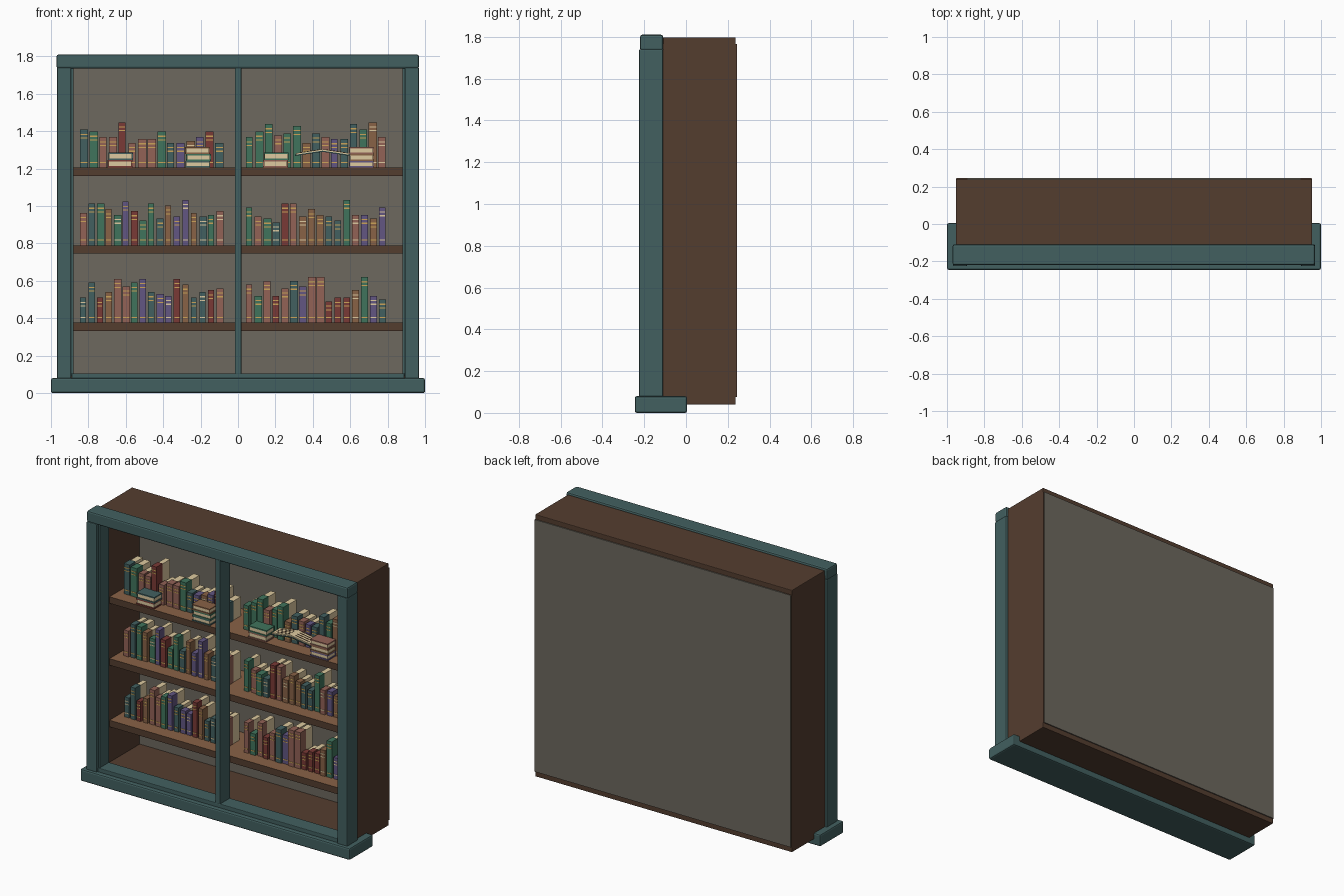
import bpy, bmesh, random
from mathutils import Matrix, Vector

if "Cube" in bpy.data.objects:
    bpy.data.objects.remove(bpy.data.objects["Cube"])
random.seed(4)


def linear(c):
    c /= 255
    return c / 12.92 if c <= 0.04045 else ((c + 0.055) / 1.055) ** 2.4


def material(name, r, g, b):
    mat = bpy.data.materials.new(name)
    mat.use_nodes = True
    colour = (linear(r), linear(g), linear(b), 1)
    mat.diffuse_color = colour
    mat.node_tree.nodes["Principled BSDF"].inputs["Base Color"].default_value = colour
    return mat


MATS = {
    "teal": material("painted teal", 66, 96, 96),
    "brown": material("dark wood", 84, 61, 47),
    "tan": material("light wood", 136, 98, 70),
    "taupe": material("taupe back", 109, 104, 94),
    "green": material("green cloth", 64, 116, 92),
    "red": material("red cloth", 122, 58, 54),
    "purple": material("purple cloth", 98, 86, 130),
    "rose": material("rose cloth", 146, 98, 86),
    "gold": material("gold band", 204, 164, 88),
    "cream": material("cream paper", 222, 202, 160),
}


class Part:
    """Collects boxes of several colours into one object."""

    def __init__(self, name):
        self.name, self.bm, self.slots = name, bmesh.new(), []

    def slot(self, colour):
        if colour not in self.slots:
            self.slots.append(colour)
        return self.slots.index(colour)

    def box(self, colour, x, y, z, top=None):
        lo, hi = Vector((x[0], y[0], z[0])), Vector((x[1], y[1], z[1]))
        size = Matrix.Diagonal((*(hi - lo), 1))
        made = bmesh.ops.create_cube(self.bm, size=1, matrix=Matrix.Translation((lo + hi) / 2) @ size)
        for face in {f for v in made["verts"] for f in v.link_faces}:
            face.normal_update()
            face.material_index = self.slot(top if top and face.normal.z > 0.5 else colour)
        return made["verts"]

    def finish(self, bevel=0):
        mesh = bpy.data.meshes.new(self.name)
        self.bm.to_mesh(mesh)
        self.bm.free()
        for colour in self.slots:
            mesh.materials.append(MATS[colour])
        obj = bpy.data.objects.new(self.name, mesh)
        bpy.context.collection.objects.link(obj)
        if bevel:
            mod = obj.modifiers.new("soft edges", "BEVEL")
            mod.width, mod.segments = bevel, 2
        return obj


def single(name, colour, x, y, z, bevel=0, top=None):
    part = Part(name)
    part.box(colour, x, y, z, top)
    return part.finish(bevel)


# Painted front frame
single("plinth", "teal", (-1, 1), (-.245, .005), (0, .08), .01)
single("top_rail", "teal", (-.97, .967), (-.22, -.11), (1.735, 1.81), .01)
single("bottom_rail", "teal", (-.89, .89), (-.215, -.11), (.075, .106), .004)
single("centre_mullion", "teal", (-.017, .018), (-.215, -.11), (.1, 1.74), .004)
for side, s in (("left", 1), ("right", -1)):
    single(side + "_stile", "teal", sorted((s * .892, s * .968)), (-.225, -.11), (.075, 1.74), .006)
    single(side + "_bead", "teal", sorted((s * .879, s * .893)), (-.205, -.11), (.09, 1.745), .003)
    single(side + "_side_panel", "brown", sorted((s * .89, s * .953)), (-.11, .243), (.075, 1.765))

# Carcass
single("top_panel", "brown", (-.953, .953), (-.11, .238), (1.745, 1.797), .004)
single("bottom_panel", "brown", (-.953, .953), (-.11, .238), (.04, .095), .004)
single("back_panel", "taupe", (-.948, .948), (.23, .245), (.075, 1.765))

# Shelves with a lighter upper face
SHELVES = {"lower": .377, "middle": .79, "upper": 1.205}
for level, z in SHELVES.items():
    single(level + "_shelf", "brown", (-.89, .89), (-.09, .23), (z - .044, z), top="tan")

# Upright books: initials give the cloth colours, heights are in centimetres
CLOTH = {c[0]: c for c in ("green", "red", "purple", "rose", "tan")}
CLOTH.update(r="red", o="rose", t="teal", n="tan")
ROWS = [
    ("upper", "right", "tgoorooogtpnprt",
     (20, 19, 16, 16, 24, 13, 15, 15, 19, 13, 13, 14, 16, 19, 13)),
    ("upper", "left", "gggoggntopttgno",
     (16, 19, 23, 17, 18, 22, 13, 18, 16, 15, 15, 23, 20, 24, 16)),
    ("middle", "right", "otgngprggtnppntgo",
     (17, 22, 22, 19, 16, 23, 18, 13, 22, 14, 21, 15, 24, 17, 15, 16, 18)),
    ("middle", "left", "gogtronnnttgopnp",
     (20, 15, 14, 12, 22, 22, 15, 19, 16, 15, 13, 24, 16, 16, 14, 20)),
    ("lower", "right", "ttrnoogptpprnttro",
     (13, 21, 13, 16, 23, 19, 21, 23, 16, 15, 14, 23, 20, 13, 16, 17, 18)),
    ("lower", "left", "ogorotpoorrrngpt",
     (20, 14, 22, 14, 18, 22, 19, 24, 24, 11, 13, 13, 17, 24, 14, 12)),
]


def upright_book(part, colour, x, z, width, height):
    front, back = random.uniform(-.005, .01), random.uniform(.13, .15)
    part.box(colour, (x, x + width), (front, .06), (z, z + height))
    part.box("cream", (x + .002, x + width - .002), (.06, back), (z, z + height - .004))
    band = random.choice(("gold", "gold", "gold", "cream"))
    for level in (.025, height - .028, height - .048):
        part.box(band, (x + .003, x + width - .003), (front - .002, front + .002),
                 (z + level, z + level + .006))


for level, side, initials, heights in ROWS:
    part = Part(f"{level}_{side}_books")
    start, end = (-.845, -.07) if side == "right" else (.042, .8)
    pitch = (end - start) / len(heights)
    for i, (letter, height) in enumerate(zip(initials, heights)):
        width = pitch - random.uniform(.005, .015)
        upright_book(part, CLOTH[letter], start + i * pitch, SHELVES[level], width, height / 100 + .003)
    part.finish()


# Books lying in stacks on the upper shelf
def lying_stack(name, x, colours, thick):
    part, z = Part(name), SHELVES["upper"]
    for colour in colours:
        shift = random.uniform(-.004, .004)
        a, b = x + shift, x + shift + .132
        part.box(colour, (a, b), (-.085, .0), (z, z + .008))
        part.box("cream", (a + .004, b - .004), (-.08, -.004), (z + .008, z + thick - .008))
        part.box(colour, (a, b), (-.085, .0), (z + thick - .008, z + thick))
        part.box(colour, (a, b), (-.003, .002), (z, z + thick))
        z += thick
    part.finish()


lying_stack("outer_right_stack", -.695, ("red", "teal"), .04)
lying_stack("inner_right_stack", -.28, ("teal", "green", "tan"), .037)
lying_stack("inner_left_stack", .138, ("rose", "green"), .04)
lying_stack("outer_left_stack", .597, ("purple", "tan", "rose"), .037)

# Open book: two sloping leaves with lines of ruling
book = Part("open_book")
middle, base, half = .452, 1.268, .148
for s in (-1, 1):
    def leaf(colour, inner, outer, y, low, high):
        verts = book.box(colour, sorted((s * inner, s * outer)), y, (low, high))
        for v in verts:
            v.co.z += base + .022 * (1 - abs(v.co.x) / half)
            v.co.x += middle
    leaf("teal", 0, half, (-.09, .045), 0, .006)
    leaf("cream", 0, half - .006, (-.085, .04), .006, .014)
    for row in range(5):
        y = -.068 + row * .022
        leaf("brown", .02, half - .025, (y, y + .006), .013, .0155)
book.finish()
